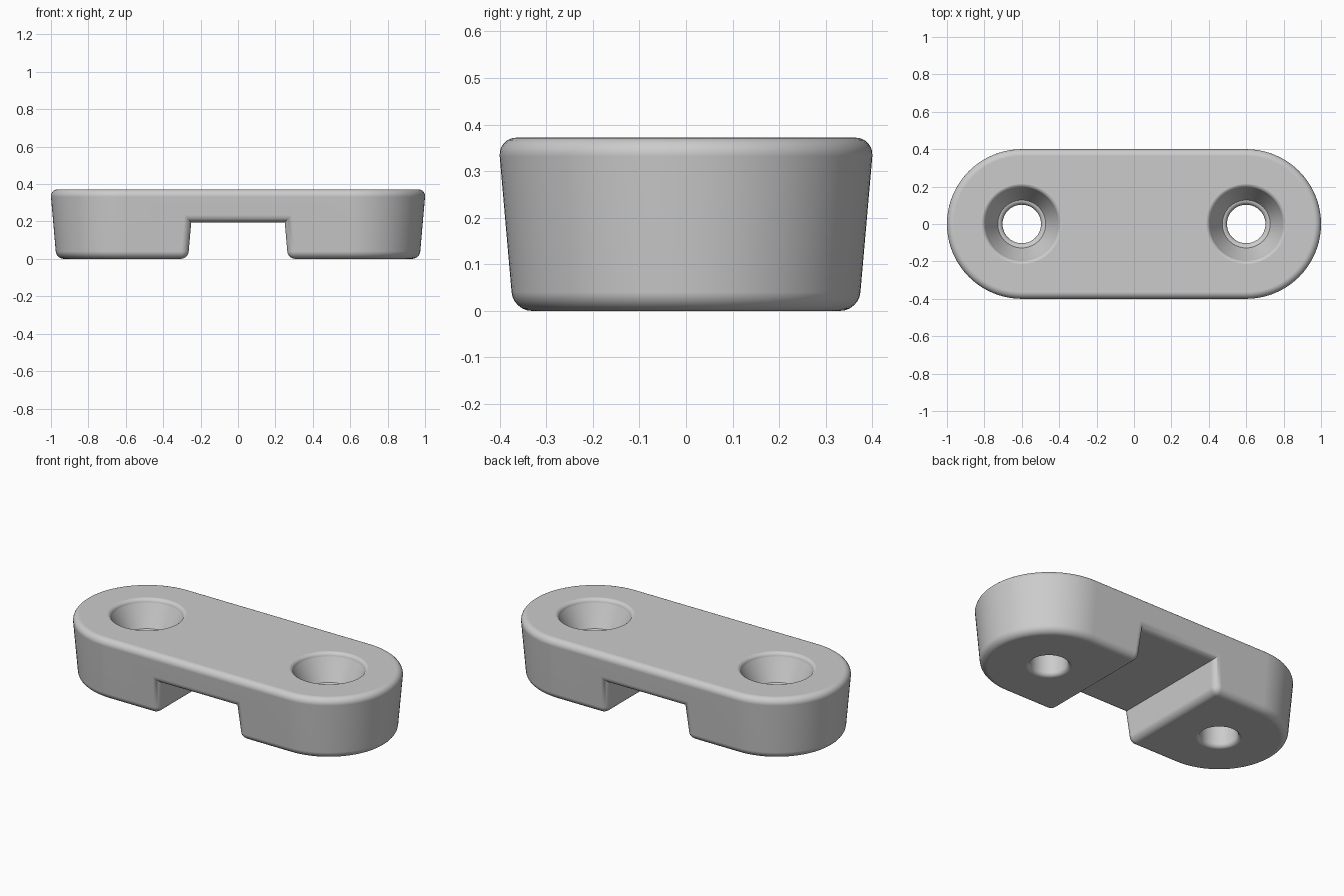
import bpy, bmesh, math

if "Cube" in bpy.data.objects:
    bpy.data.objects.remove(bpy.data.objects["Cube"], do_unlink=True)

HEIGHT, DRAFT = 0.372, math.tan(math.radians(5))
HOLE_X, NOTCH_Z, FILLET = 0.6, 0.195, 0.04

grey = bpy.data.materials.new("plain grey")
grey.use_nodes = True
colour = (0.6, 0.6, 0.6, 1)
grey.diffuse_color = colour
grey.node_tree.nodes["Principled BSDF"].inputs["Base Color"].default_value = colour


def make_object(name, bm):
    bmesh.ops.recalc_face_normals(bm, faces=bm.faces[:])
    mesh = bpy.data.meshes.new(name)
    bm.to_mesh(mesh)
    bm.free()
    obj = bpy.data.objects.new(name, mesh)
    bpy.context.collection.objects.link(obj)
    mesh.materials.append(grey)
    return obj


def loft(name, rings):
    """Skin closed rings of points and cap both ends."""
    bm = bmesh.new()
    loops = [[bm.verts.new(p) for p in ring] for ring in rings]
    for a, b in zip(loops, loops[1:]):
        for i in range(len(a)):
            j = (i + 1) % len(a)
            bm.faces.new((a[i], a[j], b[j], b[i]))
    bm.faces.new(loops[0][::-1])
    bm.faces.new(loops[-1])
    return make_object(name, bm)


def stadium(radius, z, steps=40):
    ring = []
    for side in (1, -1):
        for i in range(steps + 1):
            a = math.pi * i / steps - math.pi / 2
            ring.append((side * (HOLE_X + radius * math.cos(a)), side * radius * math.sin(a), z))
    return ring


def circle(x, radius, z, steps=64):
    return [(x + radius * math.cos(t), radius * math.sin(t), z)
            for t in (2 * math.pi * i / steps for i in range(steps))]


def flare(radius, z, size, up, steps=6):
    """Profile of a rounded rim, opening outwards to height z."""
    pts = []
    for i in range(steps + 1):
        a = math.pi / 2 * i / steps
        pts.append((radius + size * (1 - math.cos(a)), z - up * size * (1 - math.sin(a))))
    return pts


def cut(target, cutter):
    cutter.hide_render = True
    cutter.hide_set(True)
    mod = target.modifiers.new("cut " + cutter.name, "BOOLEAN")
    mod.operation, mod.solver, mod.object = "DIFFERENCE", "EXACT", cutter


def bake(obj):
    """Apply the modifiers and return the result as a bmesh."""
    graph = bpy.context.evaluated_depsgraph_get()
    bm = bmesh.new()
    bm.from_mesh(obj.evaluated_get(graph).to_mesh())
    obj.modifiers.clear()
    return bm


# Drafted body, narrower at the feet
top_radius = 0.4035
body = loft("mounting_bracket", [stadium(top_radius - DRAFT * HEIGHT, 0), stadium(top_radius, HEIGHT)])

# Underside notch, flared towards the bottom
low, below = 0.25 + DRAFT * (NOTCH_Z + 0.1), -0.1
notch = loft("notch_cutter", [[(-low, y, below), (low, y, below), (0.25, y, NOTCH_Z), (-0.25, y, NOTCH_Z)]
                              for y in (-0.6, 0.6)])
cut(body, notch)

# Round every convex edge
bm = bake(body)
bmesh.ops.remove_doubles(bm, verts=bm.verts[:], dist=0.0001)
bmesh.ops.recalc_face_normals(bm, faces=bm.faces[:])
edges = [e for e in bm.edges if e.is_manifold and e.calc_face_angle_signed() > 0.5]
bmesh.ops.bevel(bm, geom=edges, offset=FILLET, offset_type="OFFSET", segments=6,
                profile=0.5, affect="EDGES", clamp_overlap=True)
bm.to_mesh(body.data)
bm.free()

# Counterbored screw holes with rounded rims
FLOOR, RIM = 0.225, 0.025
profile = [(0.1 + RIM, -0.05)]
profile += flare(0.103, -0.0005, RIM, -1)[::-1]
profile += flare(0.103, FLOOR, RIM, 1)
profile += flare(0.193, HEIGHT + 0.0005, RIM, 1)
profile += [(0.193 + RIM, HEIGHT + 0.05)]
profile[0] = (profile[1][0], -0.05)
for side, label in ((1, "left"), (-1, "right")):
    cut(body, loft(label + "_hole_cutter", [circle(side * HOLE_X, r, z) for r, z in profile]))
bm = bake(body)
bm.to_mesh(body.data)
bm.free()
for obj in [o for o in bpy.data.objects if o.name.endswith("_cutter")]:
    bpy.data.objects.remove(obj, do_unlink=True)

# Smooth curves, flat faces
bpy.ops.object.select_all(action="DESELECT")
body.select_set(True)
bpy.context.view_layer.objects.active = body
bpy.ops.object.shade_smooth_by_angle(angle=math.radians(35))
weighted = body.modifiers.new("weighted normals", "WEIGHTED_NORMAL")
weighted.keep_sharp = True
